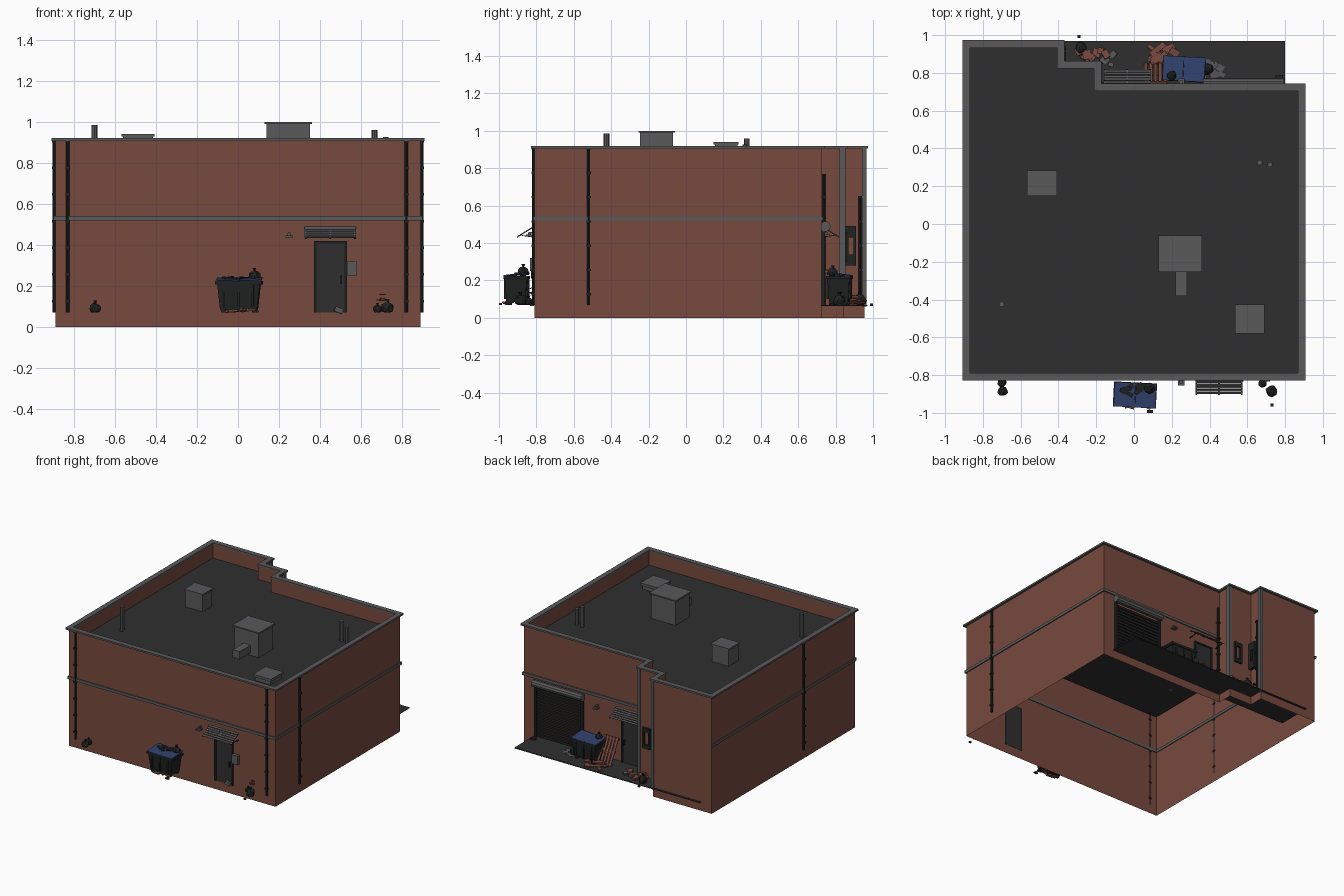
import bpy, bmesh, math, random
from mathutils import Matrix, Vector

if "Cube" in bpy.data.objects:
    bpy.data.objects.remove(bpy.data.objects["Cube"])
random.seed(4)

def mat(name, r, g, b):
    m = bpy.data.materials.new(name)
    m.diffuse_color = (r, g, b, 1)
    m.use_nodes = True
    m.node_tree.nodes["Principled BSDF"].inputs["Base Color"].default_value = m.diffuse_color
    return m

BRICK = mat("brick", .185, .068, .048)
GREY = mat("trim_grey", .1, .1, .104)
DARK = mat("roof_dark", .028, .028, .028)
BLACK = mat("black_metal", .014, .015, .015)
BLUE = mat("lid_blue", .03, .052, .15)
I = Matrix.Identity(4)

def finish(name, bm, m):
    me = bpy.data.meshes.new(name)
    bm.to_mesh(me)
    bm.free()
    me.materials.append(m)
    ob = bpy.data.objects.new(name, me)
    bpy.context.collection.objects.link(ob)
    return ob

def boxes(name, items, m, M=I):
    """items: (x0, x1, y0, y1, z0, z1[, Euler rotation about box centre])"""
    bm = bmesh.new()
    for it in items:
        x0, x1, y0, y1, z0, z1 = it[:6]
        R = I.copy()
        if len(it) > 6:
            for a, ax in zip(it[6], 'XYZ'):
                R = Matrix.Rotation(math.radians(a), 4, ax) @ R
        T = Matrix.Translation(((x0+x1)/2, (y0+y1)/2, (z0+z1)/2))
        S = Matrix.Diagonal((abs(x1-x0), abs(y1-y0), abs(z1-z0), 1))
        bmesh.ops.create_cube(bm, size=1, matrix=M @ T @ R @ S)
    return finish(name, bm, m)

def cyl(name, items, m, n=8, M=I):
    """items: (x, y, z0, z1, radius)"""
    bm = bmesh.new()
    for x, y, z0, z1, r in items:
        bmesh.ops.create_cone(bm, cap_ends=True, segments=n, radius1=r, radius2=r, depth=z1-z0,
                              matrix=M @ Matrix.Translation((x, y, (z0+z1)/2)))
    return finish(name, bm, m)

# Footprint with the stepped back corner
FOOT = [(-.89, -.81), (.89, -.81), (.89, .725), (-.19, .725),
        (-.19, .845), (-.385, .845), (-.385, .955), (-.89, .955)]

def offset(d):
    out = []
    for i, p in enumerate(FOOT):
        a, c = Vector(FOOT[i-1]), Vector(FOOT[(i+1) % len(FOOT)])
        p = Vector(p)
        e, f = (p-a).normalized(), (c-p).normalized()
        out.append((p.x + d*(e.y+f.y), p.y - d*(e.x+f.x)))
    return out

def sweep(name, rings, m, closed=False, skip=()):
    """Join offset footprint rings (offset, z) with quads"""
    bm = bmesh.new()
    loops = [[bm.verts.new((x, y, z)) for x, y in offset(d)] for d, z in rings]
    n = len(FOOT)
    for k in range(len(loops) if closed else len(loops)-1):
        A, B = loops[k], loops[(k+1) % len(loops)]
        for i in range(n):
            if i not in skip:
                j = (i+1) % n
                bm.faces.new((A[i], A[j], B[j], B[i]))
    return finish(name, bm, m)

# Shell: open-bottomed walls, inner parapet, roof, coping, string course
sweep("brick_walls", [(0, 0), (0, .91), (-.02, .91), (-.02, .8)], BRICK)
bm = bmesh.new()
bm.faces.new([bm.verts.new((x, y, .8)) for x, y in offset(-.02)])
finish("flat_roof", bm, DARK)
sweep("parapet_coping", [(.018, .907), (.018, .92), (-.022, .92), (-.022, .907)], GREY, True)
sweep("string_course", [(.008, .52), (.008, .542), (-.006, .542), (-.006, .52)], GREY, True, (3, 4, 5, 6))
boxes("back_yard_slab", [(-.8, .8, .7, .97, .064, .07)], DARK)

# Roof equipment
boxes("roof_air_unit", [(.14, .35, -.245, -.07, .8, .99), (.13, .36, -.255, -.06, .99, 1.0),
                        (.22, .28, -.38, -.24, .82, .88)], GREY)
boxes("roof_vent_box", [(-.56, -.415, .155, .275, .8, .93), (-.567, -.408, .148, .282, .928, .94)], GREY)
boxes("roof_hatch", [(.545, .68, -.57, -.435, .8, .83), (.535, .69, -.58, -.425, .83, .85)], GREY)
cyl("roof_pipes", [(-.7, -.425, .8, .985, .015), (.665, .325, .8, .96, .015), (.72, .315, .8, .927, .014)], GREY)

# Downpipes with wall brackets
def downpipe(name, x, y, top=.91):
    cyl(name, [(x, y, .07, top, .008)], BLACK)
    boxes(name + "_brackets", [(x-.011, x+.011, y-.011, y+.011, z, z+.012)
                               for z in [.12+.13*i for i in range(7)] if z < top], BLACK)

for i, (x, y, t) in enumerate([(-.83, -.816, .91), (.82, -.816, .91), (.896, -.52, .91),
                               (-.896, -.17, .91), (-.17, .738, .77), (-.372, .93, .65)]):
    downpipe("downpipe_%d" % (i+1), x, y, t)

# Corner strips and cabinets in the stepped corner
boxes("corner_strips", [(-.2, -.177, .822, .852, .07, .907), (-.395, -.373, .94, .966, .06, .907)], GREY)
def frame(x0, x1, y0, y1, z0, z1, t):
    return [(x0, x1, y0, y1, z0, z0+t), (x0, x1, y0, y1, z1-t, z1)]
boxes("step_cabinets", frame(-.384, -.36, .85, .91, .28, .49, .06) +
      [(-.384, -.36, .85, .868, .3, .48), (-.384, -.36, .895, .91, .3, .48)] +
      frame(-.29, -.225, .846, .862, .3, .46, .03) +
      [(-.29, -.275, .846, .862, .3, .46), (-.24, -.225, .846, .862, .3, .46)], BLACK)

# Door, louvred awning and lamp, used on front and back walls
def entrance(side, cx, wall, s, lamp_x):
    M = Matrix.Translation((cx, wall, 0)) @ Matrix.Diagonal((1, s, 1, 1))
    boxes(side + "_door", [(-.068, .068, -.002, .006, .07, .41)], DARK, M)
    boxes(side + "_door_frame", [(-.08, -.066, -.002, .012, .07, .42), (.066, .08, -.002, .012, .07, .42),
                                 (-.08, .08, -.002, .012, .408, .42), (.05, .058, .006, .02, .21, .25)], BLACK, M)
    slats = []
    for i in range(6):
        t = (i+.5)/6
        y, z = .004+.088*t, .49-.055*t
        slats.append((-.125, .125, y-.0065, y+.0065, z-.002, z+.002, (-32, 0, 0)))
    rails = [(x-.004, x+.004, -.005, .101, .457, .463, (-32, 0, 0)) for x in (-.12, 0, .12)]
    boxes(side + "_awning_slats", slats, GREY, M)
    boxes(side + "_awning_rails", rails +
          [(x-.003, x+.003, 0, .07, .434, .438, (8, 0, 0)) for x in (-.12, .12)], BLACK, M)
    L = M @ Matrix.Translation((lamp_x-cx, 0, 0))
    boxes(side + "_lamp", [(-.006, .006, 0, .03, .452, .46), (-.018, .018, .008, .045, .436, .446),
                           (-.008, .008, .018, .034, .446, .456)], GREY, L)

entrance("front", .45, -.81, -1, .25)
entrance("back", -.035, .725, 1, .25)
boxes("front_meter_box", [(.53, .58, -.835, -.81, .25, .32)], GREY)
boxes("front_door_step_rubble", [(.47, .51, -.835, -.815, .07, .095, (0, 20, 10))], GREY)

# Roller shutter on the back wall, with brick showing between slats
boxes("shutter_slats", [(.385, .775, .724, .734, .075+.0255*i, .092+.0255*i) for i in range(15)], BLACK)
boxes("shutter_guides", [(.37, .388, .724, .742, .07, .47), (.772, .79, .724, .742, .07, .47)], BLACK)
Mx = Matrix.Translation((.58, .745, .488)) @ Matrix.Rotation(math.pi/2, 4, 'Y')
cyl("shutter_roll_housing", [(0, 0, -.215, .215, .028)], GREY, 10, Mx)

# Rubbish bags: jittered low spheres with a knot
def bag(name, x, y, z, r):
    bm = bmesh.new()
    bmesh.ops.create_icosphere(bm, subdivisions=2, radius=r)
    for v in bm.verts:
        v.co *= random.uniform(.85, 1.1)
        v.co.z = max(v.co.z, -.7*r)
    bmesh.ops.create_cone(bm, cap_ends=True, segments=6, radius1=r*.15, radius2=r*.35, depth=r*.5,
                          matrix=Matrix.Translation((0, 0, r*1.15)))
    bmesh.ops.translate(bm, verts=bm.verts, vec=(x, y, z+.7*r))
    finish(name, bm, BLACK)

for i, b in enumerate([(-.7, -.84, .07, .024), (-.695, -.885, .07, .028), (.73, -.885, .07, .032),
                       (.68, -.845, .07, .022), (.08, -.87, .225, .03), (-.28, .93, .07, .034),
                       (.39, .82, .07, .032), (.2, .785, .225, .026)]):
    bag("rubbish_bag_%d" % (i+1), *b)

# Wheeled skips
def skip(name, x, y, turn):
    M = Matrix.Translation((x, y, .07)) @ Matrix.Rotation(math.radians(turn), 4, 'Z')
    bm = bmesh.new()
    bmesh.ops.create_cube(bm, size=1, matrix=Matrix.Translation((0, 0, .083)) @ Matrix.Diagonal((.21, .12, .135, 1)))
    for v in bm.verts:
        if v.co.z < .08:
            v.co.x *= .86
            v.co.y *= .85
    bm.transform(M)
    finish(name + "_body", bm, BLACK)
    boxes(name + "_rim", [(-.114, .114, -.066, -.056, .138, .154), (-.114, .114, .056, .066, .138, .154),
                          (-.114, -.104, -.066, .066, .138, .154), (.104, .114, -.066, .066, .138, .154)] +
          [(a-.005, a+.005, -.064, .064, .03, .14) for a in (-.07, 0, .07)] +
          [(a-.01, a+.01, b-.01, b+.01, 0, .022) for a in (-.075, .075) for b in (-.04, .04)], BLACK, M)
    boxes(name + "_lid", [(-.11, .002, -.066, .064, .157, .163, (6, 2, 0)),
                          (.004, .112, -.066, .064, .159, .165, (7, -2, 0))], BLUE, M)

skip("front_skip", .005, -.905, -3)
skip("back_skip", .265, .82, 177)

# Leaning pallet beside the back skip
M = Matrix.Translation((.115, .795, .165)) @ Matrix.Rotation(math.radians(28), 4, 'X')
boxes("leaning_pallet", [(-.062+.026*i, -.044+.026*i, .004, .01, -.105, .105) for i in range(5)] +
      [(-.062, .06, -.008, .004, z, z+.016) for z in (-.1, -.008, .084)], BRICK, M)

# Loose boards, bricks and scraps
def scatter(name, n, xr, yr, zr, size, m):
    items = []
    for _ in range(n):
        x, y, z = (random.uniform(*q) for q in (xr, yr, zr))
        a, b, c = (random.uniform(.5, 1)*k/2 for k in size)
        items.append((x-a, x+a, y-b, y+b, z-c, z+c,
                      (random.uniform(-8, 8), random.uniform(-8, 8), random.uniform(-40, 40))))
    boxes(name, items, m)

scatter("front_skip_boards", 6, (-.04, .07), (-.965, -.94), (.075, .085), (.07, .03, .01), BRICK)
scatter("front_skip_load", 6, (-.06, .07), (-.9, -.86), (.232, .24), (.08, .03, .012), BLACK)
scatter("front_wall_scraps", 5, (.67, .72), (-.83, -.815), (.09, .16), (.03, .015, .008), BRICK)
scatter("back_boards", 9, (.1, .22), (.86, .93), (.075, .1), (.1, .04, .012), BRICK)
scatter("step_bricks", 8, (-.3, -.13), (.865, .92), (.08, .11), (.06, .05, .03), BRICK)
scatter("step_scraps", 5, (-.17, -.1), (.84, .9), (.075, .09), (.05, .04, .012), GREY)
scatter("back_papers", 10, (.36, .46), (.79, .88), (.072, .075), (.05, .04, .004), GREY)
boxes("stray_scraps", [(-.298, -.282, .985, 1.0, .064, .076), (.722, .738, -.965, -.95, .07, .08),
                       (.07, .1, -1.0, -.985, .07, .08), (.75, .79, .77, .79, .07, .08)], BLACK)
